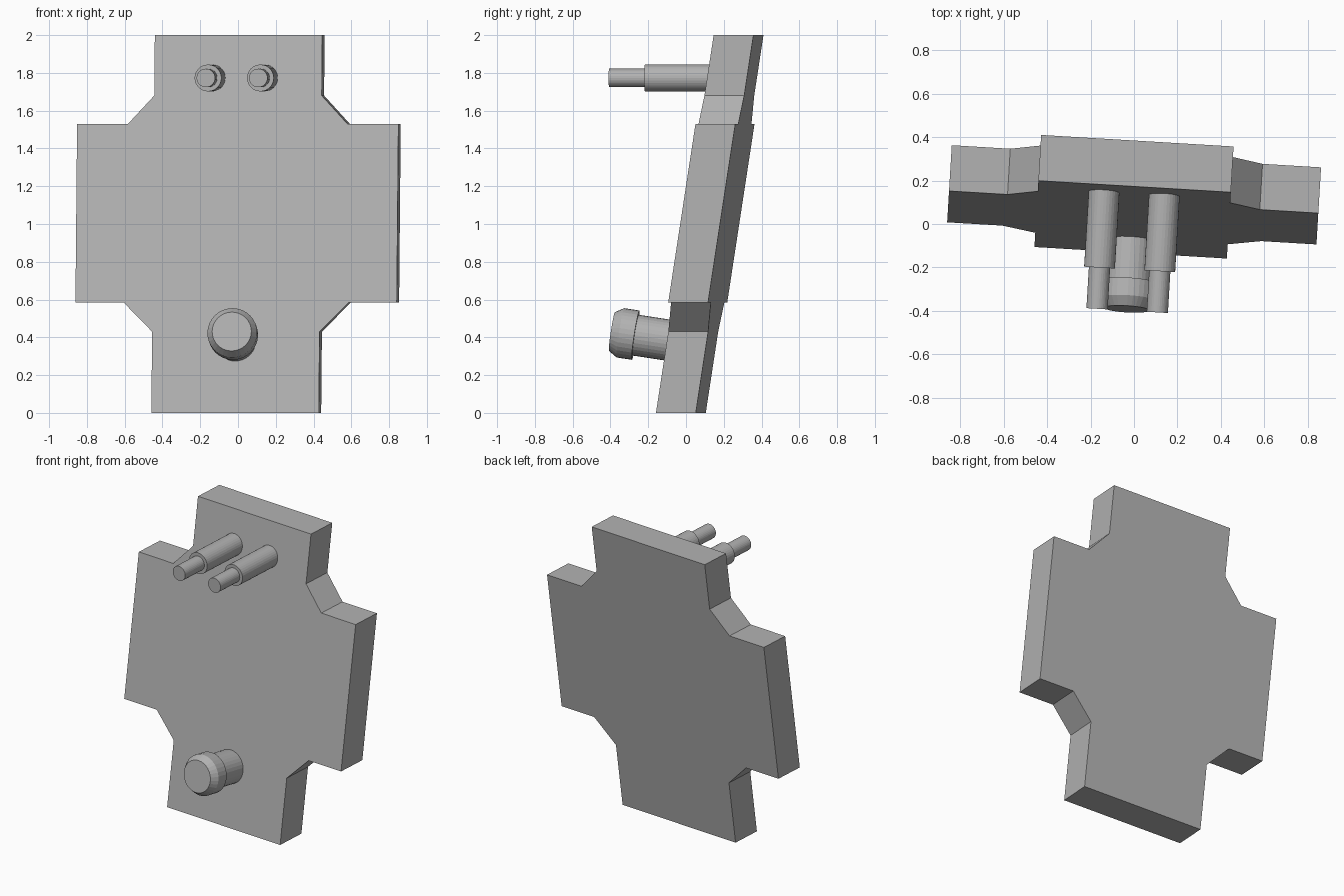
import bpy, bmesh, math
from mathutils import Vector

if "Cube" in bpy.data.objects:
    bpy.data.objects.remove(bpy.data.objects["Cube"])

TURN = math.radians(3.43)
U = Vector((math.cos(TURN), -math.sin(TURN), 0))   # along the plate width
V = Vector((math.sin(TURN), math.cos(TURN), 0))    # through the plate
LEAN = 0.153                                       # backward lean per unit height
ORIGIN = Vector((-0.0155, -0.1325, 0))             # front face, bottom middle
UP = Vector((0, 0, 1))

grey = bpy.data.materials.new("dark_grey")
grey.diffuse_color = (0.45, 0.45, 0.45, 1)
grey.use_nodes = True
grey.node_tree.nodes["Principled BSDF"].inputs["Base Color"].default_value = grey.diffuse_color


def finish(bm, name):
    bmesh.ops.recalc_face_normals(bm, faces=bm.faces)
    mesh = bpy.data.meshes.new(name)
    bm.to_mesh(mesh)
    bm.free()
    mesh.materials.append(grey)
    obj = bpy.data.objects.new(name, mesh)
    bpy.context.collection.objects.link(obj)
    return obj


def on_plate(u, z, depth=0.0):
    return ORIGIN + U * u + V * (LEAN * z + depth) + UP * z


def turned(name, base, direction, profile, sides=32):
    """Solid of revolution from (distance, radius) pairs along direction."""
    d = direction.normalized()
    a = d.cross(UP).normalized()
    b = a.cross(d)
    bm = bmesh.new()
    rings = []
    for t, r in profile:
        rings.append([bm.verts.new(base + d * t + r * (
            a * math.cos(2 * math.pi * i / sides) + b * math.sin(2 * math.pi * i / sides)))
            for i in range(sides)])
    for r0, r1 in zip(rings, rings[1:]):
        for i in range(sides):
            j = (i + 1) % sides
            bm.faces.new((r0[i], r0[j], r1[j], r1[i]))
    bm.faces.new(rings[0])
    bm.faces.new(rings[-1])
    return finish(bm, name)


# Cross-shaped plate with chamfered inner corners, leaning back
half = [(0.444, 0), (0.444, 0.43), (0.597, 0.585), (0.852, 0.585),
        (0.852, 1.53), (0.582, 1.53), (0.444, 1.68), (0.444, 2)]
outline = half + [(-u, z) for u, z in reversed(half)]
bm = bmesh.new()
face = bm.faces.new([bm.verts.new(on_plate(u, z)) for u, z in outline])
ext = bmesh.ops.extrude_face_region(bm, geom=[face], use_keep_orig=True)
bmesh.ops.translate(bm, vec=V * 0.211,
                    verts=[g for g in ext["geom"] if isinstance(g, bmesh.types.BMVert)])
finish(bm, "plate")

# Two stepped pins near the top, level with the ground
for side, u in (("left", -0.139), ("right", 0.139)):
    turned(side + "_pin", on_plate(u, 1.773), -V,
           [(-0.05, 0.071), (0.348, 0.071), (0.348, 0.049), (0.538, 0.049)])

# Headed knob near the bottom, square to the leaning face
turned("knob", on_plate(-0.002, 0.382), -V + UP * LEAN,
       [(-0.05, 0.109), (0.195, 0.109), (0.195, 0.132), (0.277, 0.132), (0.322, 0.104)])
